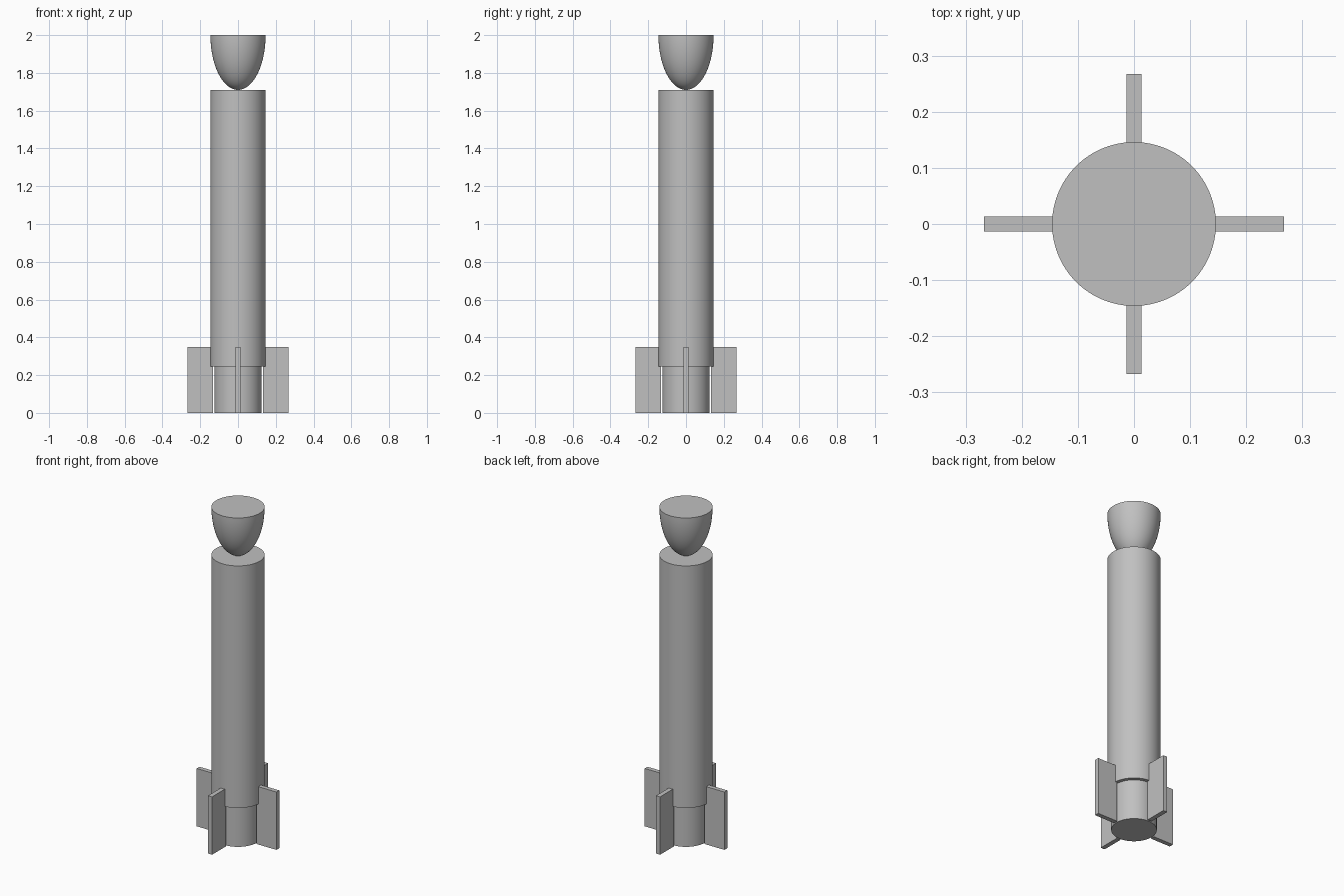
import bpy, math

cube = bpy.data.objects.get("Cube")
if cube:
    bpy.data.objects.remove(cube, do_unlink=True)

R = 0.146           # body radius
BODY_Z = 0.245      # bottom of the body
TOP_Z = 1.71        # top of the body, where the nose tip rests

grey = bpy.data.materials.new("light grey")
grey.use_nodes = True
colour = (0.53, 0.53, 0.53, 1)
grey.diffuse_color = colour
grey.node_tree.nodes["Principled BSDF"].inputs["Base Color"].default_value = colour


def finish(name, smooth=True):
    obj = bpy.context.object
    obj.name = obj.data.name = name
    obj.data.materials.append(grey)
    if smooth:
        bpy.ops.object.shade_smooth_by_angle(angle=math.radians(30))
    return obj


def cylinder(name, radius, z0, z1):
    bpy.ops.mesh.primitive_cylinder_add(
        vertices=96, radius=radius, depth=z1 - z0, location=(0, 0, (z0 + z1) / 2))
    return finish(name)


# Main tube and the narrower engine section below it
cylinder("body_tube", R, BODY_Z, TOP_Z)
cylinder("engine_tube", 0.125, 0, BODY_Z)


# Upturned nose cone: half ellipsoid, tip down, closed by a flat disc
def nose_cone(segments=96, rings=24):
    verts = [(0, 0, TOP_Z)]
    for i in range(1, rings + 1):
        a = math.pi / 2 * i / rings
        r, z = R * math.sin(a), 2 - (2 - TOP_Z) * math.cos(a)
        for j in range(segments):
            t = 2 * math.pi * j / segments
            verts.append((r * math.cos(t), r * math.sin(t), z))

    def at(i, j):
        return 1 + i * segments + j % segments

    faces = [(0, at(0, j + 1), at(0, j)) for j in range(segments)]
    for i in range(rings - 1):
        faces += [(at(i, j), at(i, j + 1), at(i + 1, j + 1), at(i + 1, j))
                  for j in range(segments)]
    faces.append([at(rings - 1, j) for j in range(segments)])
    mesh = bpy.data.meshes.new("nose_cone")
    mesh.from_pydata(verts, [], faces)
    obj = bpy.data.objects.new("nose_cone", mesh)
    bpy.context.collection.objects.link(obj)
    bpy.ops.object.select_all(action="DESELECT")
    obj.select_set(True)
    bpy.context.view_layer.objects.active = obj
    finish("nose_cone")


nose_cone()

# Four rectangular fins set around the base, just clear of the engine tube
INNER, OUTER, FIN_H, THICK = 0.132, 0.267, 0.35, 0.027
for k, side in enumerate(("left", "back", "right", "front")):
    a = k * math.pi / 2
    mid = (INNER + OUTER) / 2
    bpy.ops.mesh.primitive_cube_add(
        size=1, location=(mid * math.cos(a), mid * math.sin(a), FIN_H / 2),
        rotation=(0, 0, a))
    bpy.context.object.scale = (OUTER - INNER, THICK, FIN_H)
    finish(side + "_fin", smooth=False)
